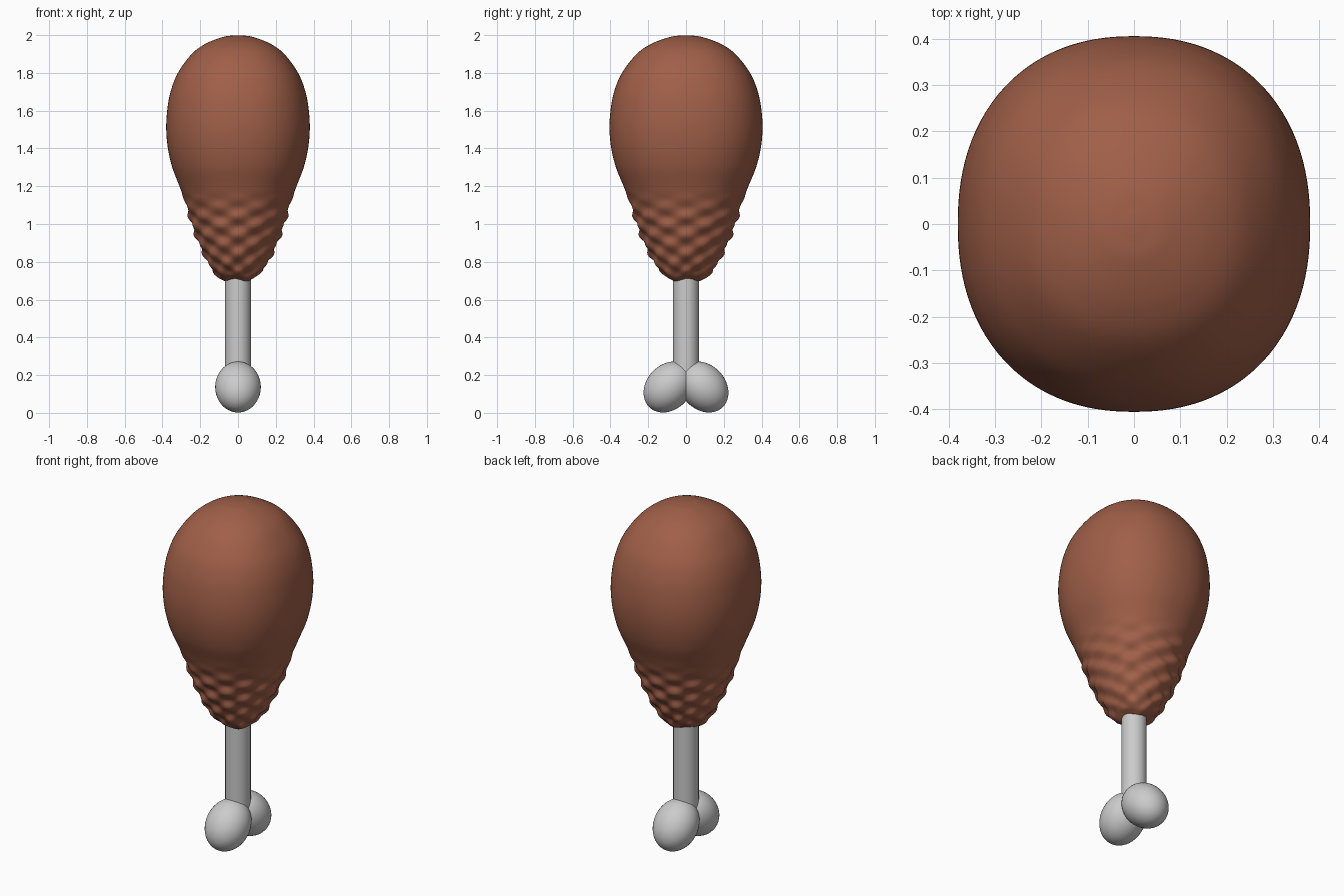
import bpy, bmesh, math
from mathutils import Vector

if "Cube" in bpy.data.objects:
    bpy.data.objects.remove(bpy.data.objects["Cube"])

SIDES, STEPS = 112, 10


def catmull(pts, steps):
    """Smooth curve through 2D points."""
    p = [Vector(q) for q in pts]
    p = [2 * p[0] - p[1]] + p + [2 * p[-1] - p[-2]]
    out = []
    for a, b, c, d in zip(p, p[1:], p[2:], p[3:]):
        for i in range(steps):
            t = i / steps
            out.append(0.5 * (2 * b + (c - a) * t + (2 * a - 5 * b + 4 * c - d) * t * t
                              + (3 * b - a - 3 * c + d) * t ** 3))
    return out + [p[-2]]


def smoothstep(a, b, v):
    t = max(0, min(1, (v - a) / (b - a)))
    return t * t * (3 - 2 * t)


# Meat: swollen rounded-square lathe with criss-cross wrinkles near the shank
profile = [(0.07, 0.705), (0.11, 0.73), (0.16, 0.80), (0.208, 0.90), (0.245, 1.0),
           (0.275, 1.1), (0.31, 1.2), (0.348, 1.3), (0.371, 1.4), (0.38, 1.5),
           (0.375, 1.6), (0.357, 1.7), (0.318, 1.8), (0.245, 1.9), (0.17, 1.955),
           (0.08, 1.99), (0.02, 1.999)]
bm = bmesh.new()
rings = []
for r, z in catmull(profile, STEPS):
    fade = smoothstep(0.70, 0.76, z) * (1 - smoothstep(1.0, 1.2, z))
    square = 2 + 0.22 * smoothstep(0.8, 1.3, z)
    ring = []
    for i in range(SIDES):
        a = 2 * math.pi * i / SIDES
        c, s = math.cos(a), math.sin(a)
        k = (abs(c) ** square + abs(s) ** square) ** (-1 / square)
        wave = math.sin(62 * z + 8 * a) + math.sin(62 * z - 8 * a)
        rad = r * k + 0.0055 * fade * wave
        dz = 0.008 * math.sin(3 * a + 1) * (1 - smoothstep(0.70, 0.85, z))
        ring.append(bm.verts.new((rad * c, rad * s * 1.066, z + dz)))
    rings.append(ring)
for lo, hi in zip(rings, rings[1:]):
    for i in range(SIDES):
        j = (i + 1) % SIDES
        bm.faces.new((lo[i], lo[j], hi[j], hi[i]))
bm.faces.new(rings[-1])
bm.faces.new(rings[0][::-1])
mesh = bpy.data.meshes.new("meat")
bm.to_mesh(mesh)
bm.free()
meat = bpy.data.objects.new("meat", mesh)
bpy.context.collection.objects.link(meat)
mesh.shade_smooth()
brown = bpy.data.materials.new("roasted_brown")
brown.diffuse_color = (0.35, 0.115, 0.065, 1)
brown.use_nodes = True
brown.node_tree.nodes["Principled BSDF"].inputs["Base Color"].default_value = brown.diffuse_color
mesh.materials.append(brown)

# Bone shaft
bpy.ops.mesh.primitive_cylinder_add(vertices=32, radius=0.068, depth=0.6, location=(0, 0, 0.46))
bpy.context.object.name = "bone_shaft"
bpy.ops.object.shade_smooth_by_angle(angle=math.radians(40))

# Two tilted egg-shaped knuckles at the bone end
for side, name in ((-1, "bone_knuckle_front"), (1, "bone_knuckle_back")):
    bpy.ops.mesh.primitive_uv_sphere_add(segments=40, ring_count=24, radius=1,
                                         location=(0, side * 0.092, 0.137),
                                         rotation=(side * math.radians(43), 0, 0))
    knuckle = bpy.context.object
    knuckle.name = name
    knuckle.scale = (0.121, 0.118, 0.148)
    bpy.ops.object.shade_smooth()
